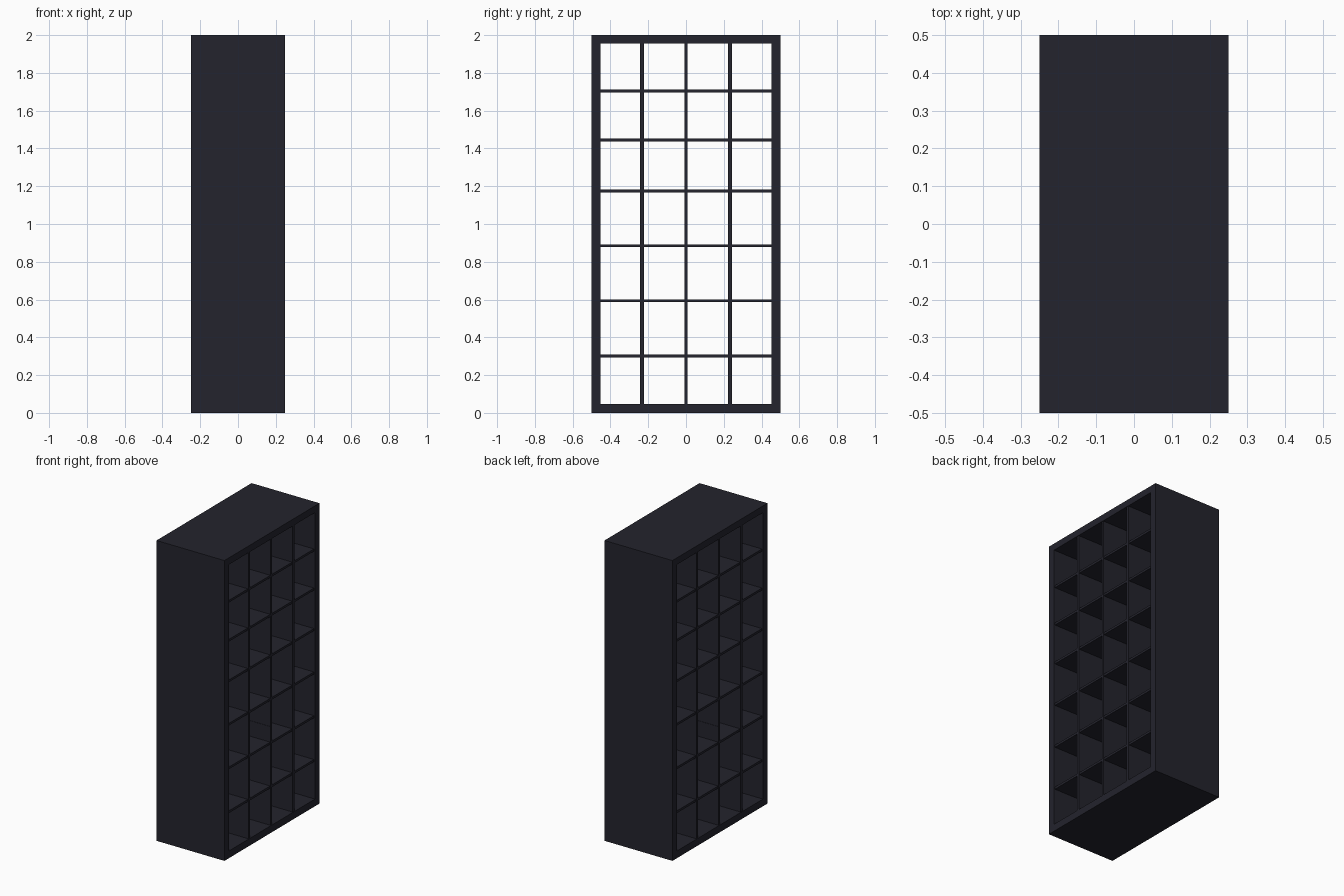
import bpy

if "Cube" in bpy.data.objects:
    bpy.data.objects.remove(bpy.data.objects["Cube"])

mat = bpy.data.materials.new("dark charcoal")
mat.diffuse_color = (0.017, 0.017, 0.026, 1)
mat.use_nodes = True
mat.node_tree.nodes["Principled BSDF"].inputs["Base Color"].default_value = mat.diffuse_color


def box(name, x, y, z):
    """Box from (min, max) ranges on each axis."""
    bpy.ops.mesh.primitive_cube_add(size=1)
    o = bpy.context.object
    o.name = name
    o.location = [(a + b) / 2 for a, b in (x, y, z)]
    o.scale = [b - a for a, b in (x, y, z)]
    bpy.ops.object.transform_apply(location=True, rotation=False, scale=True)
    o.data.materials.append(mat)
    return o


D = (-0.25, 0.25)      # full depth
DV = (-0.246, 0.246)   # dividers, slightly set back
DS = (-0.243, 0.243)   # shelves, slightly set back
IN, Z0, Z1 = 0.452, 0.048, 1.955

# Outer frame
box("bottom_panel", D, (-0.5, 0.5), (0, Z0))
box("top_panel", D, (-0.5, 0.5), (Z1, 2.0))
box("left_panel", D, (-0.5, -IN), (Z0, Z1))
box("right_panel", D, (IN, 0.5), (Z0, Z1))

# Upright dividers
for name, y in (("left_divider", -0.233), ("right_divider", 0.233)):
    box(name, DV, (y - 0.01, y + 0.01), (Z0, Z1))
box("middle_divider_lower", DV, (-0.009, 0.009), (Z0, 0.705))
box("middle_divider_upper", DV, (-0.007, 0.007), (0.705, Z1))

# Shelves
for i, z in enumerate((0.302, 0.594, 0.885, 1.174, 1.444, 1.704)):
    box(f"shelf_{i + 1}", DS, (-IN, IN), (z - 0.0075, z + 0.0075))
